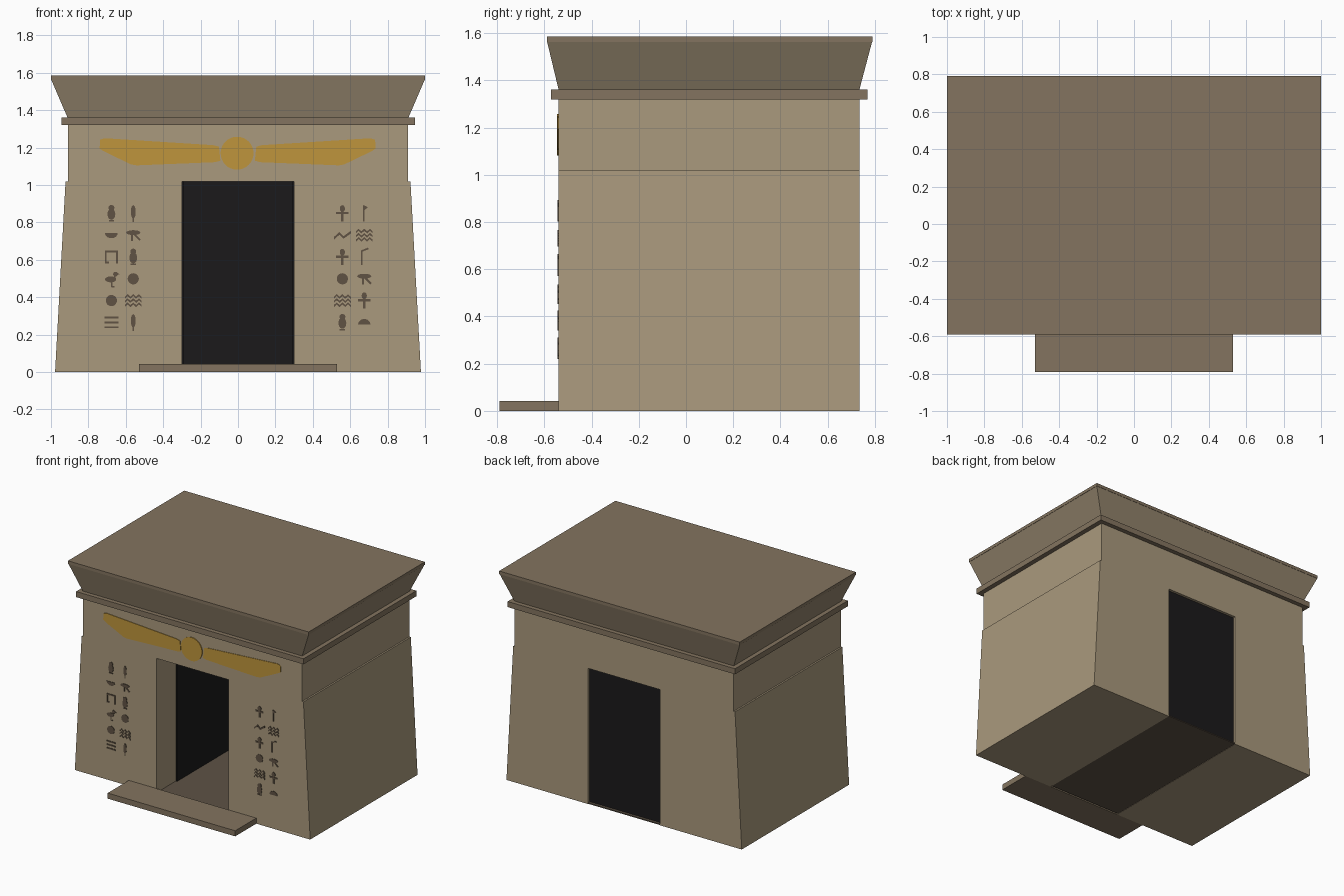
import bpy, bmesh, math
from mathutils import Vector

if "Cube" in bpy.data.objects:
    bpy.data.objects.remove(bpy.data.objects["Cube"])


def material(name, rgb):
    m = bpy.data.materials.new(name)
    m.diffuse_color = (*rgb, 1)
    m.use_nodes = True
    m.node_tree.nodes["Principled BSDF"].inputs["Base Color"].default_value = m.diffuse_color
    return m


SAND = material("sandstone", (0.40, 0.32, 0.205))
TRIM = material("trim_stone", (0.23, 0.175, 0.115))
COVE = material("cornice_stone", (0.29, 0.23, 0.15))
FLOOR = material("floor_stone", (0.11, 0.085, 0.06))
DARK = material("dark_interior", (0.011, 0.010, 0.011))
GOLD = material("gold", (0.52, 0.30, 0.045))
INK = material("carving", (0.115, 0.085, 0.056))
FRONT, BACK = -0.54, 0.735


def finish(name, bm, mat):
    bmesh.ops.recalc_face_normals(bm, faces=bm.faces)
    mesh = bpy.data.meshes.new(name)
    bm.to_mesh(mesh)
    bm.free()
    mesh.materials.append(mat)
    ob = bpy.data.objects.new(name, mesh)
    bpy.context.collection.objects.link(ob)
    return ob


def prisms(name, polys, y0, y1, mat):
    """Extrude one or more (x, z) outlines from y0 to y1."""
    bm = bmesh.new()
    for pts in polys:
        a = [bm.verts.new((x, y0, z)) for x, z in pts]
        b = [bm.verts.new((x, y1, z)) for x, z in pts]
        bm.faces.new(a)
        bm.faces.new(b[::-1])
        for i in range(len(pts)):
            j = (i + 1) % len(pts)
            bm.faces.new((a[j], a[i], b[i], b[j]))
    return finish(name, bm, mat)


def box(name, x0, x1, y0, y1, z0, z1, mat):
    return prisms(name, [[(x0, z0), (x1, z0), (x1, z1), (x0, z1)]], y0, y1, mat)


# Battered side walls and dark passage lining
for side, s in (("left", -1), ("right", 1)):
    wall = [(s * 0.30, 0), (s * 0.978, 0), (s * 0.922, 1.02), (s * 0.30, 1.02)]
    prisms(side + "_wall", [wall], FRONT, BACK, SAND)
    box(side + "_passage_lining", *sorted((s * 0.29, s * 0.30)), -0.31, 0.715, 0.01, 1.02, DARK)

# Lintel, passage floor, rear panel, step
box("lintel_block", -0.91, 0.91, FRONT, BACK, 1.02, 1.32, SAND)
box("passage_floor", -0.30, 0.30, -0.53, BACK, 0.002, 0.01, FLOOR)
box("rear_door_panel", -0.30, 0.30, 0.695, 0.715, 0.01, 1.02, DARK)
box("front_step", -0.53, 0.53, -0.79, FRONT, 0, 0.042, TRIM)

# Moulding band, flared cornice, roof slab
box("moulding_band", -0.945, 0.945, -0.572, 0.768, 1.32, 1.362, TRIM)
bm = bmesh.new()
rings = []
for hx, y0, y1, z in ((0.912, FRONT, BACK, 1.362), (0.998, -0.588, 0.788, 1.562)):
    rings.append([bm.verts.new(p) for p in
                  ((-hx, y0, z), (hx, y0, z), (hx, y1, z), (-hx, y1, z))])
lo, hi = rings
bm.faces.new(lo[::-1])
bm.faces.new(hi)
for i in range(4):
    j = (i + 1) % 4
    bm.faces.new((lo[i], lo[j], hi[j], hi[i]))
finish("flared_cornice", bm, COVE)
box("roof_slab", -1.0, 1.0, -0.59, 0.79, 1.562, 1.585, TRIM)


# Flat shapes for the carvings
def oval(cx, cz, rx, rz, a0=0, a1=360, n=20):
    k = n if a1 - a0 == 360 else n + 1
    angles = [math.radians(a0 + (a1 - a0) * i / n) for i in range(k)]
    return [(cx + rx * math.cos(a), cz + rz * math.sin(a)) for a in angles]


def bar(x0, z0, x1, z1, w=0.01):
    d = Vector((x1 - x0, z1 - z0)).normalized() * w / 2
    nx, nz = -d.y, d.x
    return [(x0 + nx, z0 + nz), (x1 + nx, z1 + nz), (x1 - nx, z1 - nz), (x0 - nx, z0 - nz)]


def ribbon(pts, w):
    """Zigzag stroke of constant vertical thickness."""
    return [(x, z + w / 2) for x, z in pts] + [(x, z - w / 2) for x, z in reversed(pts)]


def wave(z):
    return ribbon([(-0.045 + 0.015 * i, z + (0.007 if i % 2 else -0.007)) for i in range(7)], 0.011)


GLYPHS = {
    "jar": [oval(0, 0.03, 0.016, 0.015), oval(0, -0.004, 0.021, 0.03), bar(-0.014, -0.04, 0.014, -0.04, 0.008)],
    "leaf": [oval(0, 0.008, 0.013, 0.036), bar(0, -0.02, 0, -0.046, 0.008)],
    "bowl": [oval(0, 0.012, 0.034, 0.028, 180, 360)],
    "eye": [oval(0, 0.014, 0.038, 0.013), bar(-0.006, 0.008, -0.006, -0.03), bar(0.004, 0.006, 0.036, -0.026)],
    "house": [bar(-0.03, -0.034, -0.03, 0.034), bar(-0.035, 0.03, 0.035, 0.03),
              bar(0.03, 0.034, 0.03, -0.034), bar(-0.03, -0.029, -0.012, -0.029)],
    "bird": [oval(-0.004, -0.003, 0.03, 0.016), oval(0.022, 0.025, 0.013, 0.012), bar(0.016, 0, 0.02, 0.025),
             [(0.03, 0.032), (0.045, 0.025), (0.03, 0.02)], bar(0.002, -0.015, 0.002, -0.045, 0.007),
             bar(0, -0.043, 0.018, -0.043, 0.007)],
    "disc": [oval(0, 0, 0.03, 0.03)],
    "bars": [bar(-0.037, z, 0.037, z) for z in (-0.026, 0, 0.026)],
    "waves": [wave(z) for z in (-0.022, 0, 0.022)],
    "zigzag": [ribbon([(-0.045, -0.016), (-0.015, 0.01), (0.006, -0.012), (0.045, 0.016)], 0.014)],
    "looped_cross": [oval(0, 0.026, 0.014, 0.018), bar(-0.033, 0.002, 0.033, 0.002, 0.012),
                     bar(0, 0.012, 0, -0.042, 0.012)],
    "flag": [bar(-0.003, -0.042, -0.003, 0.042, 0.008), [(-0.003, 0.045), (0.02, 0.032), (-0.003, 0.015)]],
    "crook": [bar(-0.014, -0.044, -0.014, 0.034, 0.008), bar(-0.016, 0.031, 0.022, 0.046, 0.009)],
    "dome": [oval(0, -0.012, 0.033, 0.03, 0, 180)],
}
COLUMNS = (
    (-0.677, "jar bowl house bird disc bars"),
    (-0.56, "leaf eye jar disc waves leaf"),
    (0.558, "looped_cross zigzag looped_cross disc waves jar"),
    (0.675, "flag waves crook eye looped_cross dome"),
)

# Carved columns beside the doorway
for c, (cx, names) in enumerate(COLUMNS):
    for r, key in enumerate(names.split()):
        cz = 0.848 - 0.1165 * r
        polys = [[(cx + x, cz + z) for x, z in p] for p in GLYPHS[key]]
        prisms(f"carving_{key}_{c}_{r}", polys, FRONT - 0.004, FRONT + 0.002, INK)

# Winged sun disc above the doorway
prisms("sun_disc", [oval(-0.005, 1.17, 0.088, 0.088, n=32)], FRONT - 0.006, FRONT + 0.002, GOLD)
wing = [(0.10, 1.205), (0.13, 1.213), (0.71, 1.25), (0.735, 1.242), (0.738, 1.195),
        (0.715, 1.18), (0.57, 1.11), (0.54, 1.105), (0.12, 1.122), (0.092, 1.13)]
for side, s in (("left", -1), ("right", 1)):
    prisms(side + "_wing", [[(s * x - 0.002, z) for x, z in wing]], FRONT - 0.004, FRONT + 0.002, GOLD)
